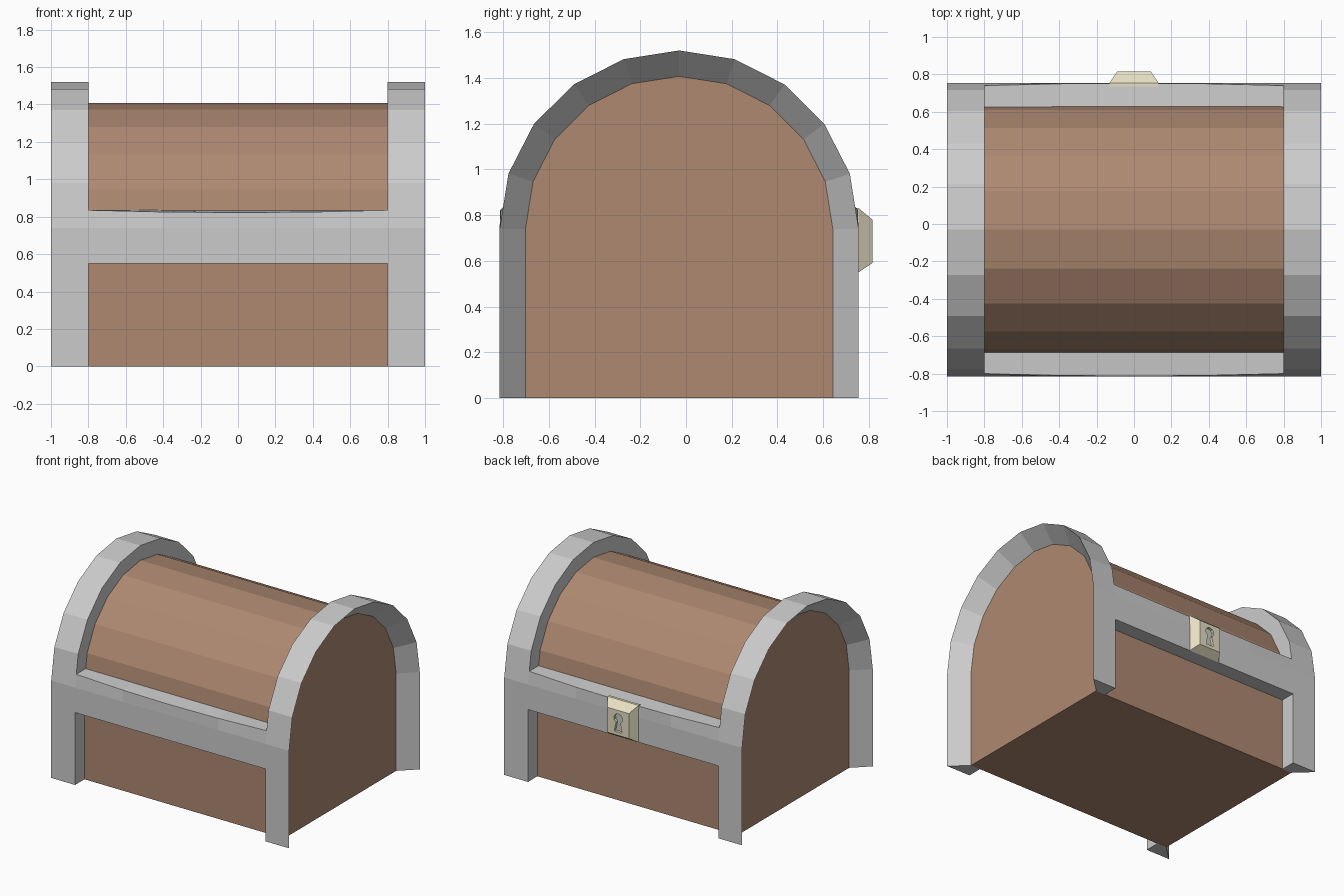
import bpy, bmesh
from math import cos, sin, pi

if "Cube" in bpy.data.objects:
    bpy.data.objects.remove(bpy.data.objects["Cube"])

CY = -0.03      # centre of the chest in depth
ZS = 0.74       # height where the round lid starts


def material(name, rgb):
    m = bpy.data.materials.new(name)
    m.diffuse_color = (*rgb, 1)
    m.use_nodes = True
    m.node_tree.nodes["Principled BSDF"].inputs["Base Color"].default_value = m.diffuse_color
    return m


wood = material("wood", (0.42, 0.25, 0.165))
brass = material("brass", (0.80, 0.74, 0.55))


def loft(name, sections, mat=None):
    """Skin equal-length closed sections and cap both ends."""
    bm = bmesh.new()
    rings = [[bm.verts.new(p) for p in s] for s in sections]
    n = len(rings[0])
    for a, b in zip(rings, rings[1:]):
        for i in range(n):
            j = (i + 1) % n
            bm.faces.new((a[i], a[j], b[j], b[i]))
    bm.faces.new(rings[0])
    bm.faces.new(rings[-1][::-1])
    bmesh.ops.recalc_face_normals(bm, faces=bm.faces[:])
    me = bpy.data.meshes.new(name)
    bm.to_mesh(me)
    bm.free()
    ob = bpy.data.objects.new(name, me)
    bpy.context.collection.objects.link(ob)
    if mat:
        me.materials.append(mat)
    return ob


def arch(r):
    """Straight sides with a ten-sided half-round top, as (y, z)."""
    arc = [(CY + r * cos(pi * i / 10), ZS + (r - 0.005) * sin(pi * i / 10)) for i in range(11)]
    return [(CY + r, 0)] + arc + [(CY - r, 0)]


outer, inner = arch(0.785), arch(0.672)

# Wooden chest body
loft("chest_body", [[(x, y, z) for y, z in inner] for x in (-0.88, 0.88)], wood)

# End arches: chamfered inward to the recessed end panels
for side, s in (("left", -1), ("right", 1)):
    loft(side + "_arch", [
        [(s * 0.8, yo, zo), (s * 1.0, yo, zo), (s * 0.88, yi, zi), (s * 0.8, yi, zi)]
        for (yo, zo), (yi, zi) in zip(outer, inner)])

# Front and back bands: follow the arch at the ends, bulge a little mid-span
for side, s in (("front", -1), ("back", 1)):
    sections = []
    for x in (-0.8, -0.4, 0, 0.4, 0.8):
        t = 1 - (x / 0.8) ** 2
        top_y, top_z = 0.770 + 0.013 * t, 0.835 - 0.013 * t
        sections.append([(x, CY + s * y, z) for y, z in (
            (0.64, 0.55), (0.785, 0.55), (0.785, 0.74), (top_y, top_z), (0.64, 0.835))])
    loft(side + "_band", sections)

# Lock plate on the back band
lock = loft("lock_plate", [
    [(-w, y, z0), (w, y, z0), (w, y, z1), (-w, y, z1)]
    for w, y, z0, z1 in ((0.13, 0.735, 0.55, 0.83), (0.13, 0.755, 0.55, 0.83),
                         (0.09, 0.815, 0.59, 0.78))], brass)

# Keyhole: round top with a flared slot
hole = [(0.036 * cos(a), 0.718 + 0.036 * sin(a))
        for a in [-pi / 3 + i * (5 * pi / 3) / 8 for i in range(9)]]
hole += [(-0.033, 0.615), (0.033, 0.615)]


def keyhole(name, y0, y1):
    return loft(name, [[(x, y, z) for x, z in hole] for y in (y0, y1)])


cutter = keyhole("keyhole_cutter", 0.79, 0.85)
cutter.hide_render = True
cutter.hide_set(True)
cut = lock.modifiers.new("keyhole", "BOOLEAN")
cut.operation = 'DIFFERENCE'
cut.solver = 'EXACT'
cut.object = cutter
keyhole("keyhole_floor", 0.78, 0.795)
